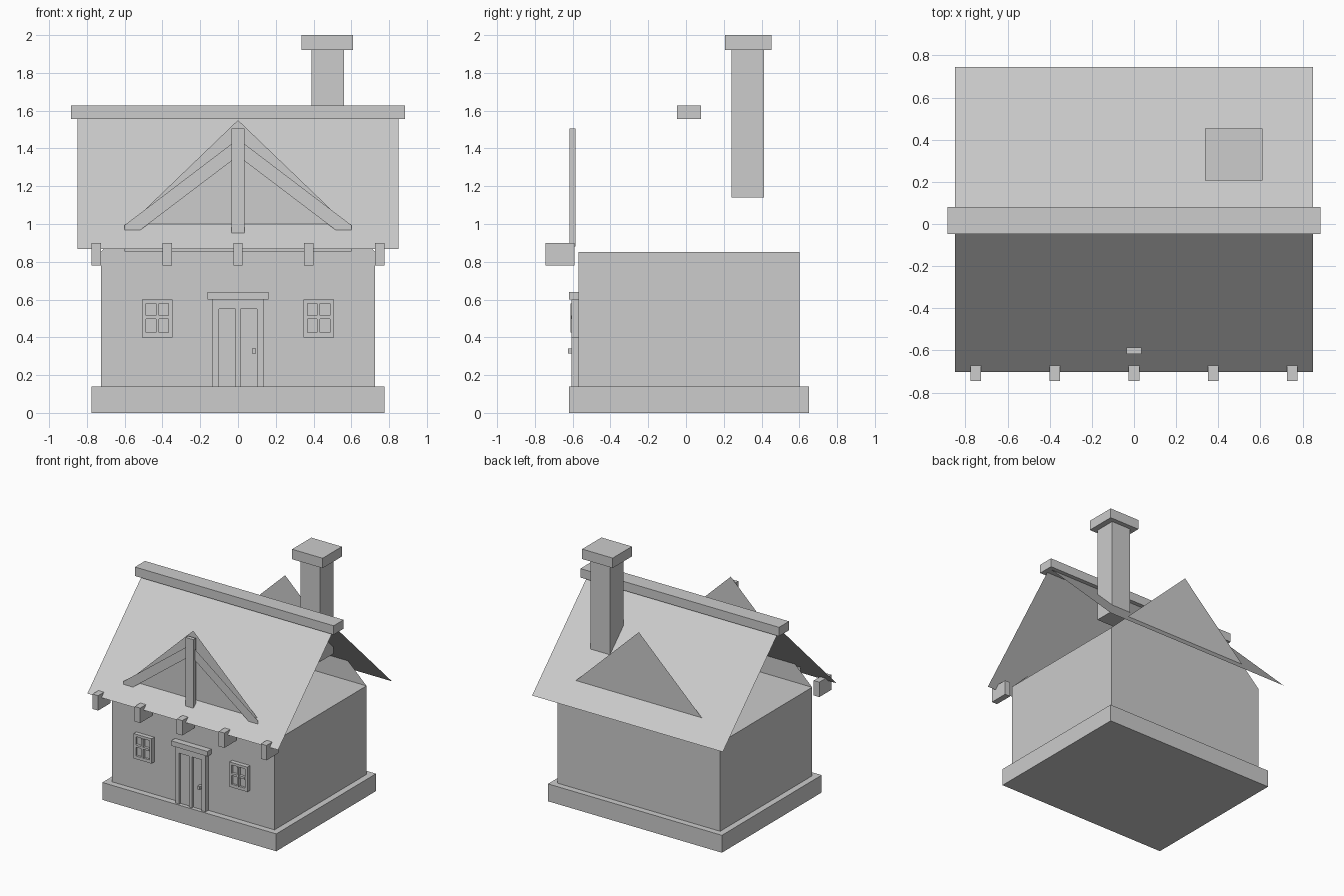
import bpy
import bmesh

cube = bpy.data.objects.get("Cube")
if cube:
    bpy.data.objects.remove(cube, do_unlink=True)

GREY = (0.604, 0.604, 0.604, 1)
plaster = bpy.data.materials.new("plain_grey")
plaster.use_nodes = True
plaster.diffuse_color = GREY
bsdf = next(n for n in plaster.node_tree.nodes if n.type == "BSDF_PRINCIPLED")
bsdf.inputs["Base Color"].default_value = GREY


def finish(name, bm):
    mesh = bpy.data.meshes.new(name)
    bm.to_mesh(mesh)
    bm.free()
    mesh.materials.append(plaster)
    obj = bpy.data.objects.new(name, mesh)
    bpy.context.collection.objects.link(obj)
    return obj


def box(name, xs, ys, zs):
    """Box from its x, y and z ranges."""
    bm = bmesh.new()
    bmesh.ops.create_cube(bm, size=1)
    for v in bm.verts:
        v.co = [r[0] if c < 0 else r[1] for c, r in zip(v.co, (xs, ys, zs))]
    return finish(name, bm)


def sheet(name, points):
    """Single flat face."""
    bm = bmesh.new()
    bm.faces.new([bm.verts.new(p) for p in points])
    return finish(name, bm)


# Stone base and walls
box("base", (-0.775, 0.775), (-0.62, 0.65), (0, 0.14))
box("walls", (-0.725, 0.725), (-0.57, 0.60), (0.14, 0.853))

# Gables rising through the roof
for name, y, s in (("front_gable", -0.57, 1), ("back_gable", 0.60, -1)):
    sheet(name, [(-0.725 * s, y, 0.853), (0.725 * s, y, 0.853), (0, y, 1.55)])

# Thin roof slopes and ridge beam
RIDGE_Y, RIDGE_Z, EAVE_Z, HALF = 0.02, 1.58, 0.868, 0.85
for name, y, s in (("front_roof", -0.703, 1), ("back_roof", 0.745, -1)):
    sheet(name, [(-HALF * s, y, EAVE_Z), (HALF * s, y, EAVE_Z),
                 (HALF * s, RIDGE_Y, RIDGE_Z), (-HALF * s, RIDGE_Y, RIDGE_Z)])
box("ridge_beam", (-0.885, 0.885), (-0.047, 0.08), (1.555, 1.627))

# Rafter tails under the front eave
for i in range(-2, 3):
    x = i * 0.375
    box("rafter_tail", (x - 0.025, x + 0.025), (-0.745, -0.59), (0.78, 0.90))

# Front truss: king post, tie board and two sloping boards
box("king_post", (-0.035, 0.035), (-0.617, -0.586), (0.88, 1.505))
TRUSS_Y = -0.6
sheet("tie_board", [(-0.6, TRUSS_Y, 0.855), (0.6, TRUSS_Y, 0.855),
                    (0.6, TRUSS_Y, 0.93), (-0.6, TRUSS_Y, 0.93)])
for s in (1, -1):
    pts = [(0, TRUSS_Y, 1.36), (s * 0.6, TRUSS_Y, 0.905),
           (s * 0.6, TRUSS_Y, 0.994), (0, TRUSS_Y, 1.45)]
    sheet("truss_board", pts[::s])

# Chimney
box("chimney", (0.388, 0.562), (0.24, 0.414), (1.14, 1.92))
box("chimney_cap", (0.337, 0.609), (0.207, 0.452), (1.92, 2.0))

# Door: frame, recessed leaves, lintel and handle
FRAME = (-0.605, -0.57)
box("door_leaves", (-0.1, 0.1), (-0.588, -0.57), (0.14, 0.55))
for s in (-1, 1):
    box("door_jamb", sorted((s * 0.1, s * 0.135)), FRAME, (0.14, 0.6))
box("door_centre_post", (-0.013, 0.013), FRAME, (0.14, 0.55))
box("door_head", (-0.1, 0.1), FRAME, (0.55, 0.6))
box("door_lintel", (-0.162, 0.162), (-0.62, -0.57), (0.6, 0.64))
box("door_handle", (0.075, 0.096), (-0.625, -0.588), (0.315, 0.34))

# Windows: frame bars, recessed glass and glazing cross
for s in (-1, 1):
    cx = s * 0.427
    box("window_glass", (cx - 0.06, cx + 0.06), (-0.588, -0.57), (0.425, 0.58))
    for side in (-1, 1):
        box("window_stile", sorted((cx + side * 0.06, cx + side * 0.08)), FRAME, (0.4, 0.6))
    box("window_sill", (cx - 0.06, cx + 0.06), FRAME, (0.4, 0.425))
    box("window_head", (cx - 0.06, cx + 0.06), FRAME, (0.58, 0.6))
    box("window_mullion", (cx - 0.008, cx + 0.008), (-0.612, -0.588), (0.425, 0.58))
    box("window_crossbar", (cx - 0.06, cx + 0.06), (-0.61, -0.588), (0.498, 0.515))
